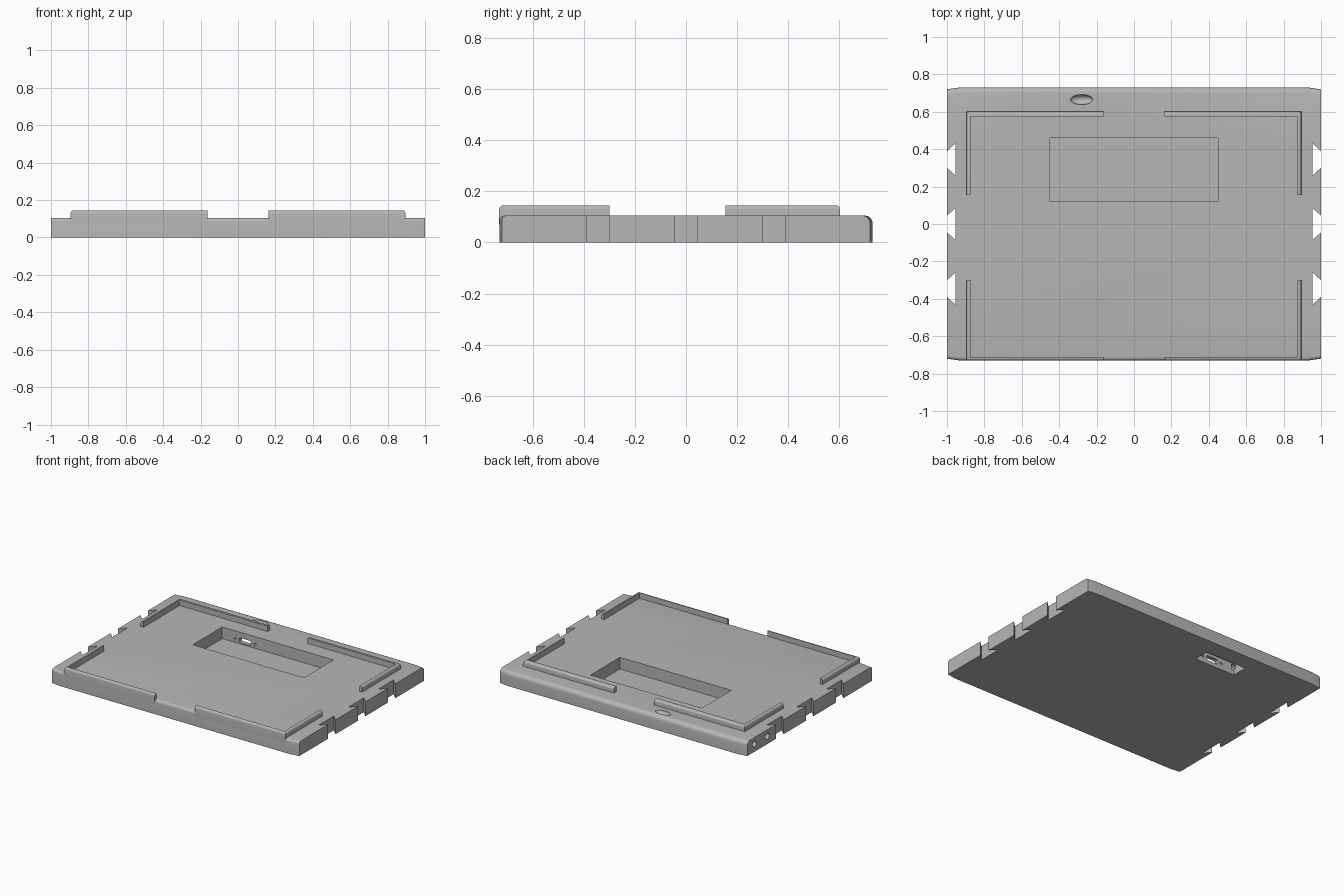
import bpy, bmesh
from math import pi
from mathutils import Matrix

cube = bpy.data.objects.get("Cube")
if cube:
    bpy.data.objects.remove(cube, do_unlink=True)

grey = bpy.data.materials.new("plain_grey")
grey.use_nodes = True
grey.diffuse_color = (0.47, 0.47, 0.47, 1)
grey.node_tree.nodes["Principled BSDF"].inputs["Base Color"].default_value = (0.47, 0.47, 0.47, 1)

TOP, HALF_Y, RAIL_TOP = 0.105, 0.73, 0.145


def add_object(name, bm):
    bmesh.ops.recalc_face_normals(bm, faces=bm.faces)
    mesh = bpy.data.meshes.new(name)
    bm.to_mesh(mesh)
    bm.free()
    mesh.materials.append(grey)
    obj = bpy.data.objects.new(name, mesh)
    bpy.context.collection.objects.link(obj)
    return obj


def prism(outline, z0, z1):
    """Extrude a plan outline from z0 up to z1."""
    bm = bmesh.new()
    face = bm.faces.new([bm.verts.new((x, y, z0)) for x, y in outline])
    up = bmesh.ops.extrude_face_region(bm, geom=[face])["geom"]
    bmesh.ops.translate(bm, vec=(0, 0, z1 - z0),
                        verts=[v for v in up if isinstance(v, bmesh.types.BMVert)])
    return bm


def round_edges(bm, test, radius):
    edges = [e for e in bm.edges if all(test(v.co) for v in e.verts)]
    bmesh.ops.bevel(bm, geom=edges, offset=radius, segments=5, profile=0.5,
                    affect='EDGES', clamp_overlap=True)


def select_only(obj):
    bpy.ops.object.select_all(action='DESELECT')
    obj.select_set(True)
    bpy.context.view_layer.objects.active = obj


def cut(target, bm):
    """Subtract a shape from the target."""
    tool = add_object("cutter", bm)
    tool.hide_render = True
    mod = target.modifiers.new("cut", 'BOOLEAN')
    mod.operation = 'DIFFERENCE'
    mod.solver = 'EXACT'
    mod.object = tool
    select_only(target)
    bpy.ops.object.modifier_apply(modifier=mod.name)
    bpy.data.objects.remove(tool, do_unlink=True)


def box(x0, x1, y0, y1, z0, z1):
    return prism([(x0, y0), (x1, y0), (x1, y1), (x0, y1)], z0, z1)


def rod(center, radius, length, axis):
    bm = bmesh.new()
    turn = Matrix.Rotation(pi / 2, 4, axis)
    bmesh.ops.create_cone(bm, cap_ends=True, segments=24, radius1=radius, radius2=radius,
                          depth=length, matrix=Matrix.Translation(center) @ turn)
    return bm


# Base plate outline with three dovetail notches along each side
side = [(1, -HALF_Y + 0.01)]
for c in (-0.345, 0, 0.345):
    side += [(1, c - 0.043), (0.955, c - 0.087), (0.955, c + 0.087), (1, c + 0.043)]
side += [(1, HALF_Y - 0.01), (0.93, HALF_Y)]
side.insert(0, (0.93, -HALF_Y))
outline = side + [(-x, y) for x, y in reversed(side)]
bm = prism(outline, 0, TOP)
round_edges(bm, lambda p: p.z > 0.1 and p.y > 0.7, 0.03)
round_edges(bm, lambda p: p.z > 0.1 and p.y < -0.7, 0.018)
plate = add_object("base_plate", bm)

# Pocket in the top, connector bay in the underside
cut(plate, box(-0.45, 0.45, 0.12, 0.46, 0.02, 0.2))
cut(plate, box(-0.45, -0.12, 0.49, 0.605, -0.05, 0.085))

# Connector slot and two screw holes through the wall between them
PORT_X, PORT_Z = -0.265, 0.047
slot = box(PORT_X - 0.047, PORT_X + 0.047, 0.44, 0.51, PORT_Z - 0.017, PORT_Z + 0.017)
edges = [e for e in slot.edges if abs(e.verts[0].co.y - e.verts[1].co.y) > 0.05]
bmesh.ops.bevel(slot, geom=edges, offset=0.01, segments=3, profile=0.5, affect='EDGES')
cut(plate, slot)
for dx in (-0.08, 0.08):
    cut(plate, rod((PORT_X + dx, 0.475, PORT_Z), 0.009, 0.07, 'X'))

# Cable holes in the right side
cut(plate, rod((-0.82, 0.637, 0.057), 0.022, 0.44, 'Y'))
cut(plate, rod((-0.74, 0.487, 0.057), 0.022, 0.62, 'Y'))

# Oval dish behind the back rail
dish = bmesh.new()
bmesh.ops.create_uvsphere(dish, u_segments=32, v_segments=16, radius=1,
                          matrix=Matrix.Translation((-0.28, 0.665, TOP + 0.001))
                          @ Matrix.Diagonal((0.06, 0.027, 0.03, 1)))
cut(plate, dish)


# Corner rails: L-shaped lips with rounded outer top edges
def corner_rail(name, sign, y_out, y_in, y_end, foot):
    xo, xi, xe = 0.895, 0.874, 0.162
    pts = [(xe, y_out), (xo, y_out), (xo, y_end), (xi, y_end), (xi, y_in), (xe, y_in)]
    bm = prism([(sign * x, y) for x, y in pts], foot, RAIL_TOP)
    lo, hi = min(y_in, y_end), max(y_in, y_end)

    def outer(p):
        on_side = abs(p.x) > xo - 0.001
        on_long = abs(p.y - y_out) < 0.001
        return p.z > RAIL_TOP - 0.001 and (on_side or on_long)

    round_edges(bm, outer, 0.016)
    return add_object(name, bm)


parts = [plate]
for label, sign in (("left", 1), ("right", -1)):
    parts.append(corner_rail("back_rail_" + label, sign, 0.602, 0.574, 0.155, 0.095))
    parts.append(corner_rail("front_rail_" + label, sign, -HALF_Y - 0.0005, -0.712, -0.3, 0.07))

for obj in parts:
    select_only(obj)
    bpy.ops.object.shade_smooth_by_angle(angle=pi / 6)
